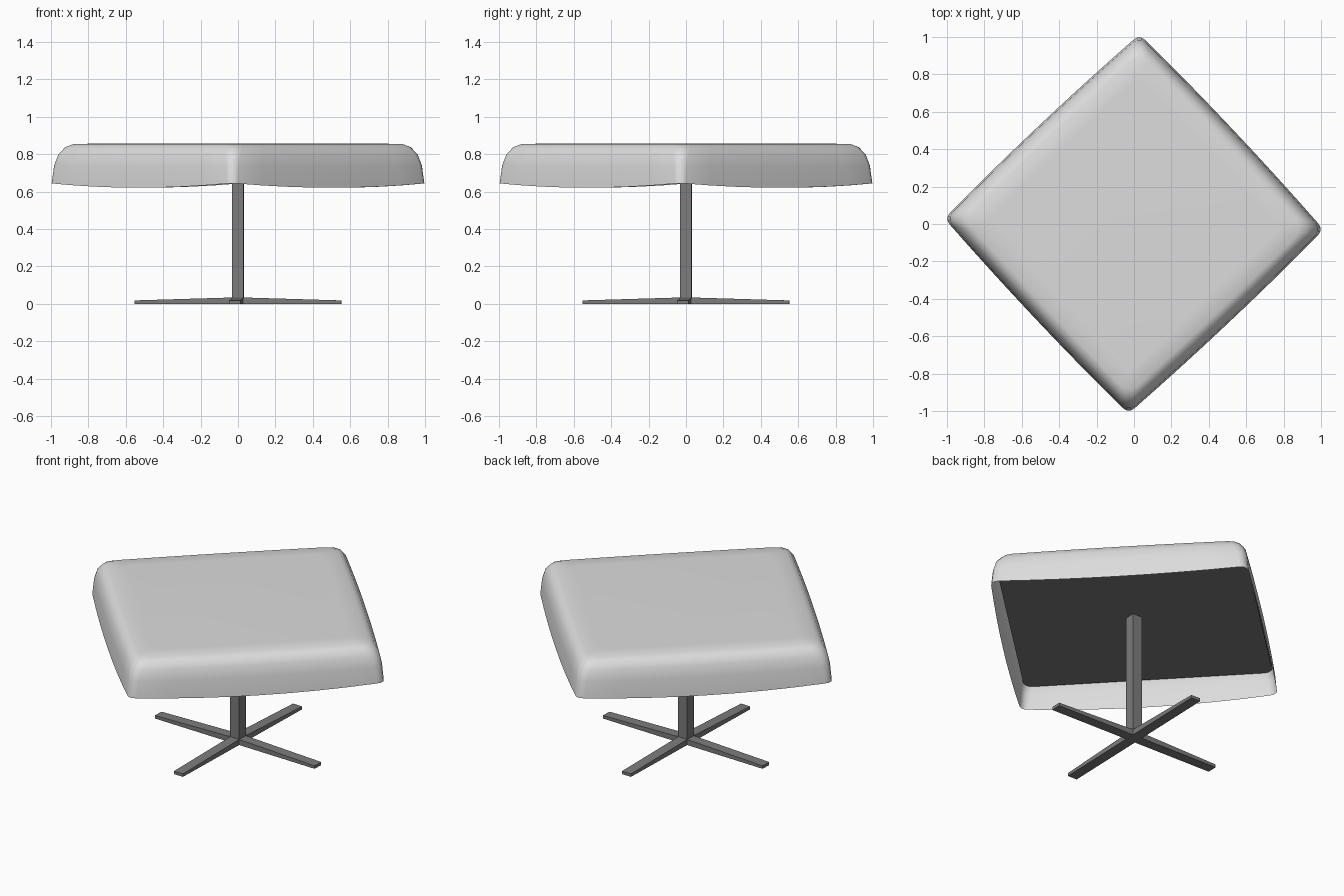
import bpy, bmesh
from math import sin, cos, pi, radians

cube = bpy.data.objects.get("Cube")
if cube:
    bpy.data.objects.remove(cube, do_unlink=True)

TURN = radians(-1.7)


def material(name, value):
    m = bpy.data.materials.new(name)
    m.use_nodes = True
    colour = (value, value, value, 1)
    m.diffuse_color = colour
    m.node_tree.nodes["Principled BSDF"].inputs["Base Color"].default_value = colour
    return m


fabric = material("light fabric", 0.72)
metal = material("grey metal", 0.2)


def finish(name, bm, mat, angle):
    mesh = bpy.data.meshes.new(name)
    bm.to_mesh(mesh)
    bm.free()
    obj = bpy.data.objects.new(name, mesh)
    bpy.context.collection.objects.link(obj)
    mesh.materials.append(mat)
    obj.rotation_euler.z = angle
    return obj


def rounded_square(half, radius, z, bow=0.0, sag=0.0, steps=8):
    """Square outline with rounded corners, bowed sides and a sagging edge."""
    points = []
    run = half - radius
    for side in range(4):
        a = side * pi / 2
        local = []
        for i in range(steps + 1):
            t = 2 * i / steps - 1
            swell = 1 - t * t
            local.append((half + bow * swell, run * t, z - sag * swell))
        for k in (1, 2):
            b = k * pi / 6
            local.append((run + radius * cos(b), run + radius * sin(b), z))
        points += [(x * cos(a) - y * sin(a), x * sin(a) + y * cos(a), h)
                   for x, y, h in local]
    return points


def box(bm, corners_low, corners_high):
    low = [bm.verts.new(p) for p in corners_low]
    high = [bm.verts.new(p) for p in corners_high]
    bm.faces.new(low[::-1])
    bm.faces.new(high)
    for i in range(4):
        j = (i + 1) % 4
        bm.faces.new((low[i], low[j], high[j], high[i]))


# Cushion: open-bottomed upholstered shell, lofted from bottom rim to top
rings = [  # half width, corner radius, height, side bow, rim sag
    (0.719, 0.045, 0.643, 0.012, 0.022),
    (0.711, 0.050, 0.740, 0.012, 0.008),
    (0.698, 0.060, 0.800, 0.010, 0),
    (0.675, 0.070, 0.838, 0.008, 0),
    (0.645, 0.070, 0.854, 0.005, 0),
    (0.560, 0.050, 0.857, 0, 0),
]
bm = bmesh.new()
loops = [[bm.verts.new(p) for p in rounded_square(*r)] for r in rings]
for lower, upper in zip(loops, loops[1:]):
    for i in range(len(lower)):
        j = (i + 1) % len(lower)
        bm.faces.new((lower[i], lower[j], upper[j], upper[i]))
bm.faces.new(loops[-1])
for f in bm.faces:
    f.smooth = True
finish("cushion", bm, fabric, pi / 4 + TURN)

# Recessed board under the cushion
bm = bmesh.new()
outline = rounded_square(0.695, 0.05, 0.775)
high = [(x, y, z + 0.015) for x, y, z in outline]
low_verts = [bm.verts.new(p) for p in outline]
high_verts = [bm.verts.new(p) for p in high]
bm.faces.new(low_verts[::-1])
bm.faces.new(high_verts)
finish("seat_board", bm, metal, pi / 4 + TURN)

# Square column
W = 0.031
square = [(-W, -W), (W, -W), (W, W), (-W, W)]
bm = bmesh.new()
box(bm, [(x, y, 0.02) for x, y in square], [(x, y, 0.78) for x, y in square])
finish("column", bm, metal, TURN)

# Four tapered feet in a cross
foot = [(0, -W), (0.553, -W), (0.553, W), (0, W)]
for n, name in enumerate(("left", "back", "right", "front")):
    bm = bmesh.new()
    box(bm, [(x, y, 0) for x, y in foot],
        [(x, y, 0.035 - 0.03 * x) for x, y in foot])
    finish(name + "_foot", bm, metal, TURN + n * pi / 2)
